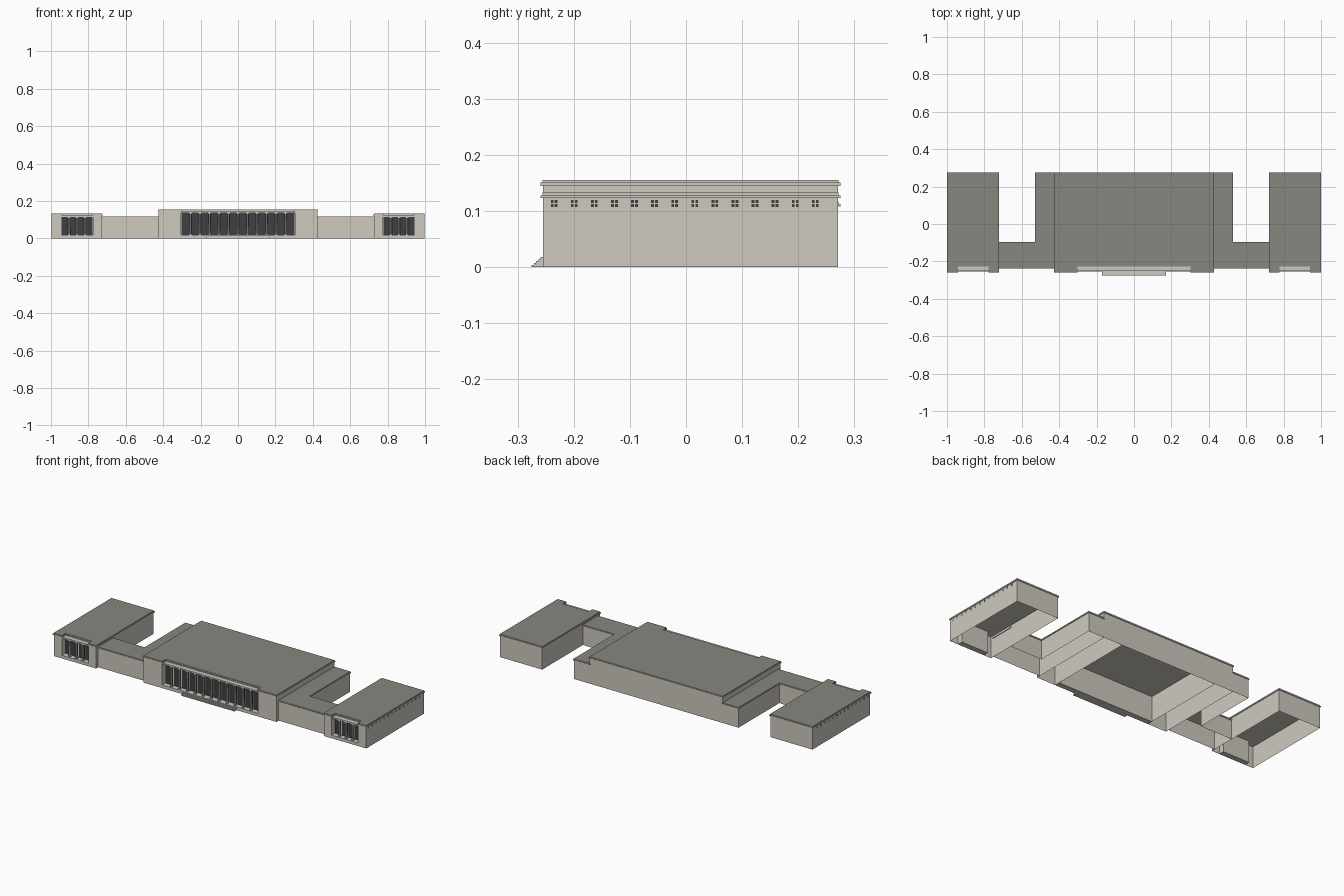
import bpy, bmesh
from mathutils import Matrix, Vector

if "Cube" in bpy.data.objects:
    bpy.data.objects.remove(bpy.data.objects["Cube"], do_unlink=True)


def material(name, rgb):
    m = bpy.data.materials.new(name)
    m.use_nodes = True
    m.diffuse_color = (*rgb, 1)
    bsdf = m.node_tree.nodes["Principled BSDF"]
    bsdf.inputs["Base Color"].default_value = (*rgb, 1)
    bsdf.inputs["Roughness"].default_value = 0.9
    return m


STONE = material("pale_stone", (0.62, 0.59, 0.53))
ROOF = material("grey_roof", (0.24, 0.245, 0.215))
GLASS = material("dark_glass", (0.05, 0.05, 0.058))


def finish(name, bm, mats):
    mesh = bpy.data.meshes.new(name)
    bm.to_mesh(mesh)
    bm.free()
    for m in mats:
        mesh.materials.append(m)
    ob = bpy.data.objects.new(name, mesh)
    bpy.context.collection.objects.link(ob)
    return ob


def add_box(bm, x0, x1, y0, y1, z0, z1):
    size = Vector((x1 - x0, y1 - y0, z1 - z0))
    mid = Vector((x0 + x1, y0 + y1, z0 + z1)) / 2
    bmesh.ops.create_cube(bm, size=1, matrix=Matrix.Translation(mid) @ Matrix.Diagonal((*size, 1)))


def add_side_quad(bm, x, y0, y1, z0, z1):
    # Upright sheet facing away from the middle of the building
    ring = [(y0, z0), (y1, z0), (y1, z1), (y0, z1)]
    if x < 0:
        ring.reverse()
    bm.faces.new([bm.verts.new((x, y, z)) for y, z in ring])


def mirrored(pts, side):
    return pts if side > 0 else [(-x, y) for x, y in reversed(pts)]


def grow(pts, d):
    # Push every edge of a right-angled counter-clockwise outline outward
    def normal(a, b):
        v = Vector(b) - Vector(a)
        return Vector((v.y, -v.x)).normalized()
    n = len(pts)
    return [tuple(Vector(p) + d * (normal(pts[i - 1], p) + normal(p, pts[(i + 1) % n])))
            for i, p in enumerate(pts)]


def prism(name, pts, z0, z1, top=False, bottom=False):
    # Stone sides and underside, roof-coloured top
    bm = bmesh.new()
    lo = [bm.verts.new((x, y, z0)) for x, y in pts]
    hi = [bm.verts.new((x, y, z1)) for x, y in pts]
    for i in range(len(pts)):
        j = (i + 1) % len(pts)
        bm.faces.new((lo[i], lo[j], hi[j], hi[i]))
    if top:
        bm.faces.new(hi).material_index = 1
    if bottom:
        bm.faces.new(lo[::-1])
    return finish(name, bm, (STONE, ROOF))


def building(name, pts, wall_z, band_z, top_z):
    # Hollow walls, projecting cornice and a low parapet slab
    prism(name + "_walls", pts, 0, wall_z)
    prism(name + "_cornice", grow(pts, 0.004), wall_z, band_z, top=True, bottom=True)
    prism(name + "_roof", grow(pts, 0.001), band_z, top_z, top=True)


FRONT, RECESS, BACK = -0.255, -0.223, 0.271
FLOOR = 0.018


def portico(name, x0, x1, count, top, lintel_top):
    # Floor and lintel close the recess between the two piers
    bm = bmesh.new()
    add_box(bm, x0, x1, FRONT, RECESS - 0.0005, 0, FLOOR)
    finish(name + "_floor", bm, [STONE])
    bm = bmesh.new()
    add_box(bm, x0, x1, FRONT + 0.003, RECESS - 0.0005, top, lintel_top)
    finish(name + "_lintel", bm, [STONE])
    # Tall windows on the back wall of the recess
    step = (x1 - x0) / count
    bm = bmesh.new()
    for i in range(count):
        a = x0 + i * step
        add_box(bm, a + 0.003, a + step - 0.003, RECESS - 0.003, RECESS - 0.0005, FLOOR, top)
    finish(name + "_windows", bm, [GLASS])
    # Round columns with square bases and capitals
    bm = bmesh.new()
    y = FRONT + 0.012
    for i in range(1, count):
        x = x0 + i * step
        bmesh.ops.create_cone(bm, cap_ends=False, segments=8, radius1=0.006, radius2=0.005,
                              depth=top - FLOOR,
                              matrix=Matrix.Translation((x, y, (top + FLOOR) / 2)))
        add_box(bm, x - 0.007, x + 0.007, y - 0.007, y + 0.007, FLOOR, FLOOR + 0.004)
        add_box(bm, x - 0.008, x + 0.008, y - 0.007, y + 0.007, top - 0.005, top)
    finish(name + "_columns", bm, [STONE])


# Central hall
hall = [(-0.424, FRONT), (-0.305, FRONT), (-0.305, RECESS), (0.305, RECESS),
        (0.305, FRONT), (0.424, FRONT), (0.424, BACK), (-0.424, BACK)]
building("hall", hall, 0.145, 0.151, 0.155)
portico("hall_portico", -0.305, 0.305, 12, 0.136, 0.1445)

# Inner walls running back from the portico piers
bm = bmesh.new()
for x in (-0.305, 0.305):
    add_side_quad(bm, x, RECESS, BACK, 0, 0.145)
finish("hall_inner_walls", bm, [STONE])

# Entrance steps
bm = bmesh.new()
STEPS = 5
for i in range(STEPS):
    y = -0.275 + i * 0.02 / STEPS
    add_box(bm, -0.17, 0.17, y, FRONT, i * FLOOR / STEPS, (i + 1) * FLOOR / STEPS)
finish("entrance_steps", bm, [STONE])

# Side ranges linking the hall to the end wings
link = [(0.424, -0.235), (0.727, -0.235), (0.727, -0.1), (0.525, -0.1),
        (0.525, BACK), (0.424, BACK)]
wing = [(0.727, FRONT), (0.775, FRONT), (0.775, RECESS), (0.945, RECESS),
        (0.945, FRONT), (0.996, FRONT), (0.996, BACK), (0.727, BACK)]

for side, label in ((1, "left"), (-1, "right")):
    building(label + "_link", mirrored(link, side), 0.108, 0.113, 0.117)
    building(label + "_wing", mirrored(wing, side), 0.123, 0.128, 0.133)
    a, b = sorted((side * 0.775, side * 0.945))
    portico(label + "_wing_portico", a, b, 4, 0.113, 0.122)
    # Row of small four-pane windows high on the outer wall
    bm = bmesh.new()
    for i in range(14):
        y = -0.235 + i * 0.0358
        for dy in (-0.006, 0.001):
            for z in (0.107, 0.114):
                add_side_quad(bm, side * 0.9962, y + dy, y + dy + 0.005, z, z + 0.0055)
    finish(label + "_side_windows", bm, [GLASS])
